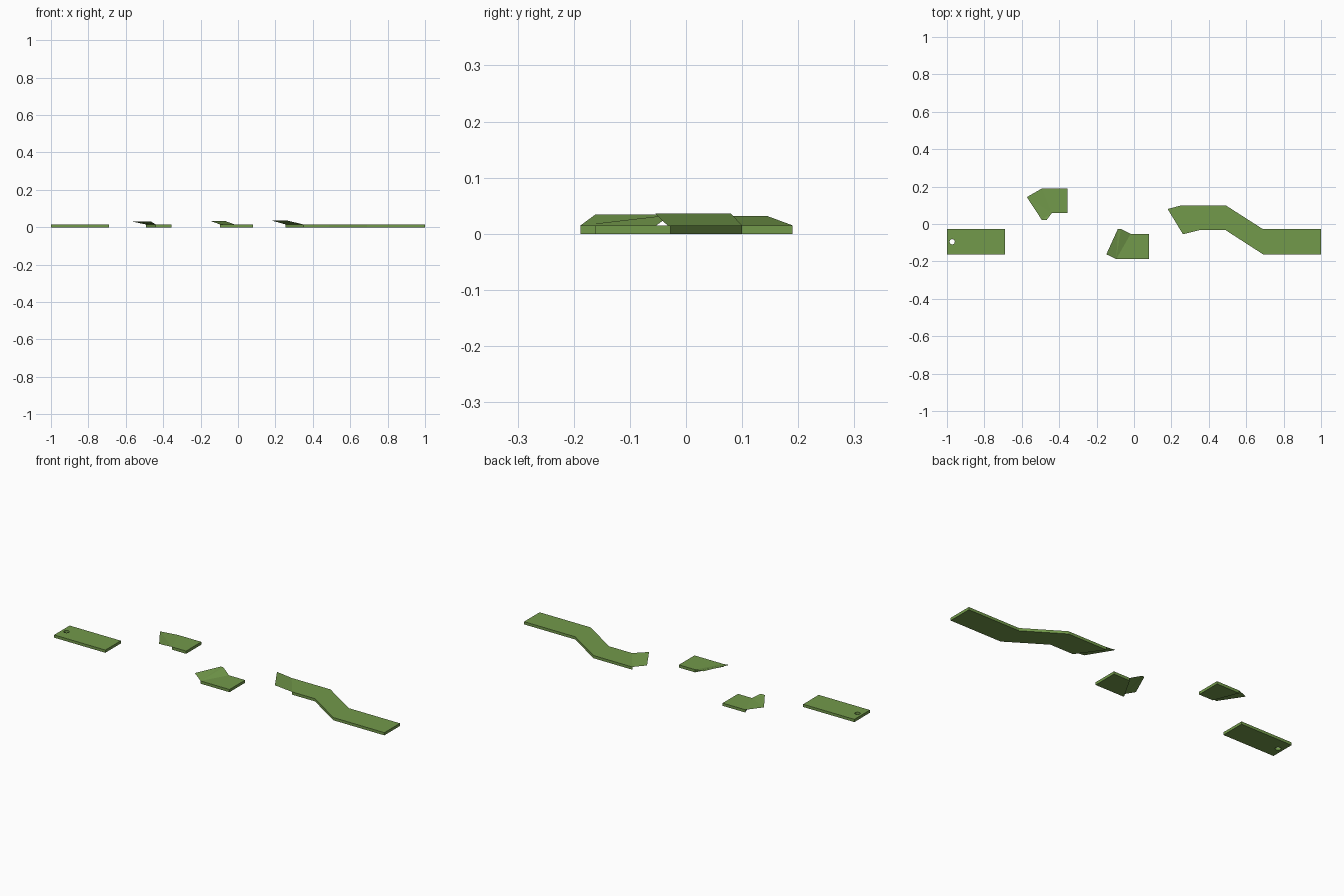
import bpy

if "Cube" in bpy.data.objects:
    bpy.data.objects.remove(bpy.data.objects["Cube"])

T = 0.015  # strip thickness

green = bpy.data.materials.new("moss_green")
green.diffuse_color = (0.17, 0.32, 0.07, 1)
green.use_nodes = True
green.node_tree.nodes["Principled BSDF"].inputs["Base Color"].default_value = green.diffuse_color


def make(name, verts, faces):
    me = bpy.data.meshes.new(name)
    me.from_pydata(verts, [], faces)
    me.materials.append(green)
    ob = bpy.data.objects.new(name, me)
    bpy.context.collection.objects.link(ob)
    return ob


def plate(name, pts):
    """Flat slab from a counter-clockwise outline."""
    n = len(pts)
    verts = [(x, y, 0) for x, y in pts] + [(x, y, T) for x, y in pts]
    faces = [list(range(n))[::-1], list(range(n, 2 * n))]
    faces += [(i, (i + 1) % n, n + (i + 1) % n, n + i) for i in range(n)]
    return make(name, verts, faces)


def flap(name, fold, edge, z):
    """Thin sheet rising from the fold line to a raised free edge (counter-clockwise)."""
    verts = [(x, y, T) for x, y in fold] + [(x, y, z) for x, y in edge]
    n = len(verts)
    faces = [(0, 1, 2, n - 1)]
    if n == 5:  # clipped corner on the free edge
        faces = [(0, 1, 2), (0, 2, 3), (0, 3, 4)]
    return make(name, verts, faces)


# Straight plate with a round hole near its end
end_plate = plate("end_plate", [(-1, -0.162), (-0.69, -0.162), (-0.69, -0.028), (-1, -0.028)])
bpy.ops.mesh.primitive_cylinder_add(vertices=16, radius=0.014, depth=0.1,
                                    location=(-0.972, -0.095, 0))
cutter = bpy.context.object
cutter.name = "hole_cutter"
cutter.data.materials.append(green)
cutter.hide_render = True
cutter.display_type = 'WIRE'
mod = end_plate.modifiers.new("hole", 'BOOLEAN')
mod.operation = 'DIFFERENCE'
mod.solver = 'EXACT'
mod.object = cutter
bpy.context.view_layer.objects.active = end_plate
bpy.ops.object.modifier_apply(modifier=mod.name)
bpy.data.objects.remove(cutter)

# Short rear piece with turned-up end
plate("rear_piece", [(-0.44, 0.058), (-0.355, 0.058), (-0.355, 0.19), (-0.492, 0.19)])
flap("rear_flap", [(-0.44, 0.058), (-0.492, 0.19)],
     [(-0.573, 0.144), (-0.493, 0.022), (-0.467, 0.022)], 0.032)

# Short middle piece with turned-up end
plate("middle_piece", [(-0.095, -0.188), (0.08, -0.188), (0.08, -0.053), (-0.018, -0.053)])
flap("middle_flap", [(-0.095, -0.188), (-0.018, -0.053)],
     [(-0.07, -0.026), (-0.086, -0.026), (-0.148, -0.162)], 0.034)

# Long cranked strip with turned-up end
plate("long_strip", [(0.35, -0.033), (0.49, -0.033), (0.69, -0.162), (1, -0.162),
                     (1, -0.028), (0.69, -0.028), (0.49, 0.1), (0.255, 0.1)])
flap("long_flap", [(0.35, -0.033), (0.255, 0.1)], [(0.18, 0.08), (0.262, -0.055)], 0.036)
